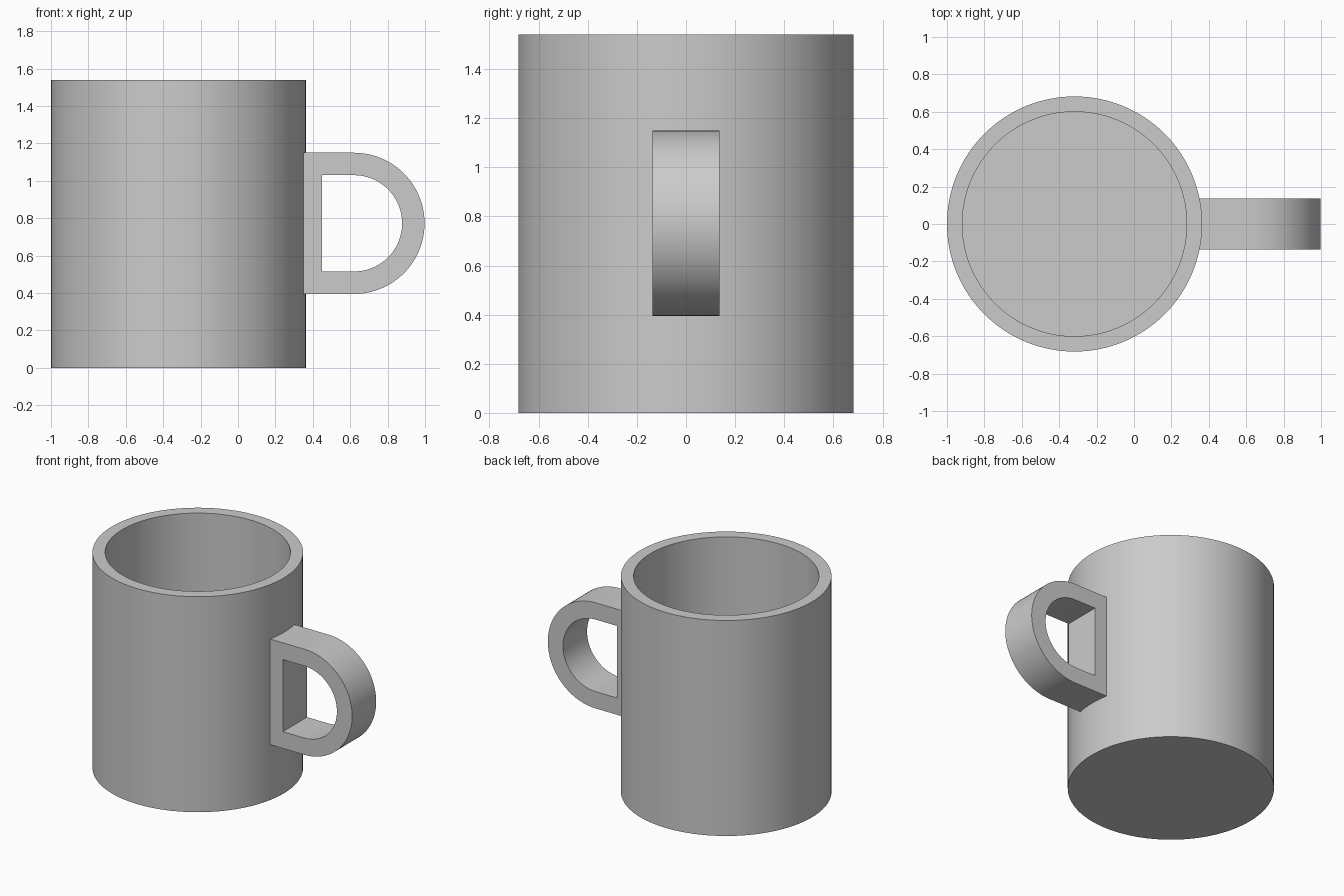
import bpy
import bmesh
from math import cos, sin, pi

cube = bpy.data.objects.get("Cube")
if cube:
    bpy.data.objects.remove(cube, do_unlink=True)

RADIUS, INNER, HEIGHT, FLOOR = 0.682, 0.6, 1.54, 0.082
CUP_X = -0.318
HANDLE_Z, HALF_WIDTH = 0.7725, 0.136
BEND_X = 0.62

grey = bpy.data.materials.new("plain grey")
grey.use_nodes = True
color = (0.6, 0.6, 0.6, 1)
grey.diffuse_color = color
grey.node_tree.nodes["Principled BSDF"].inputs["Base Color"].default_value = color


def finish(name, bm):
    bmesh.ops.recalc_face_normals(bm, faces=bm.faces)
    mesh = bpy.data.meshes.new(name)
    bm.to_mesh(mesh)
    bm.free()
    mesh.materials.append(grey)
    obj = bpy.data.objects.new(name, mesh)
    bpy.context.collection.objects.link(obj)
    bpy.ops.object.select_all(action="DESELECT")
    obj.select_set(True)
    bpy.context.view_layer.objects.active = obj
    bpy.ops.object.shade_smooth_by_angle(angle=pi / 6)
    return obj


def bridge(bm, a, b):
    for i in range(len(a)):
        j = (i + 1) % len(a)
        bm.faces.new((a[i], a[j], b[j], b[i]))


# Cup: outer wall, rim, inner wall and inside floor
bm = bmesh.new()
SEGMENTS = 128
rings = []
for r, z in [(RADIUS, 0), (RADIUS, HEIGHT), (INNER, HEIGHT), (INNER, FLOOR)]:
    angles = [2 * pi * i / SEGMENTS for i in range(SEGMENTS)]
    rings.append([bm.verts.new((CUP_X + r * cos(a), r * sin(a), z)) for a in angles])
for lower, upper in zip(rings, rings[1:]):
    bridge(bm, lower, upper)
bm.faces.new(rings[0])
bm.faces.new(rings[-1])
finish("cup_body", bm)


# Handle: D-shaped ring, its flat back set into the cup wall
def d_loop(bm, back_x, r, y):
    steps = 48
    arc = [-pi / 2 + pi * i / steps for i in range(steps + 1)]
    points = [(back_x, -r)]
    points += [(BEND_X + r * cos(a), r * sin(a)) for a in arc]
    points.append((back_x, r))
    return [bm.verts.new((x, y, HANDLE_Z + z)) for x, z in points]


bm = bmesh.new()
outer_front, outer_back = [d_loop(bm, 0.32, 0.3775, y) for y in (-HALF_WIDTH, HALF_WIDTH)]
inner_front, inner_back = [d_loop(bm, 0.45, 0.2575, y) for y in (-HALF_WIDTH, HALF_WIDTH)]
bridge(bm, outer_front, outer_back)
bridge(bm, outer_back, inner_back)
bridge(bm, inner_back, inner_front)
bridge(bm, inner_front, outer_front)
finish("handle", bm)
